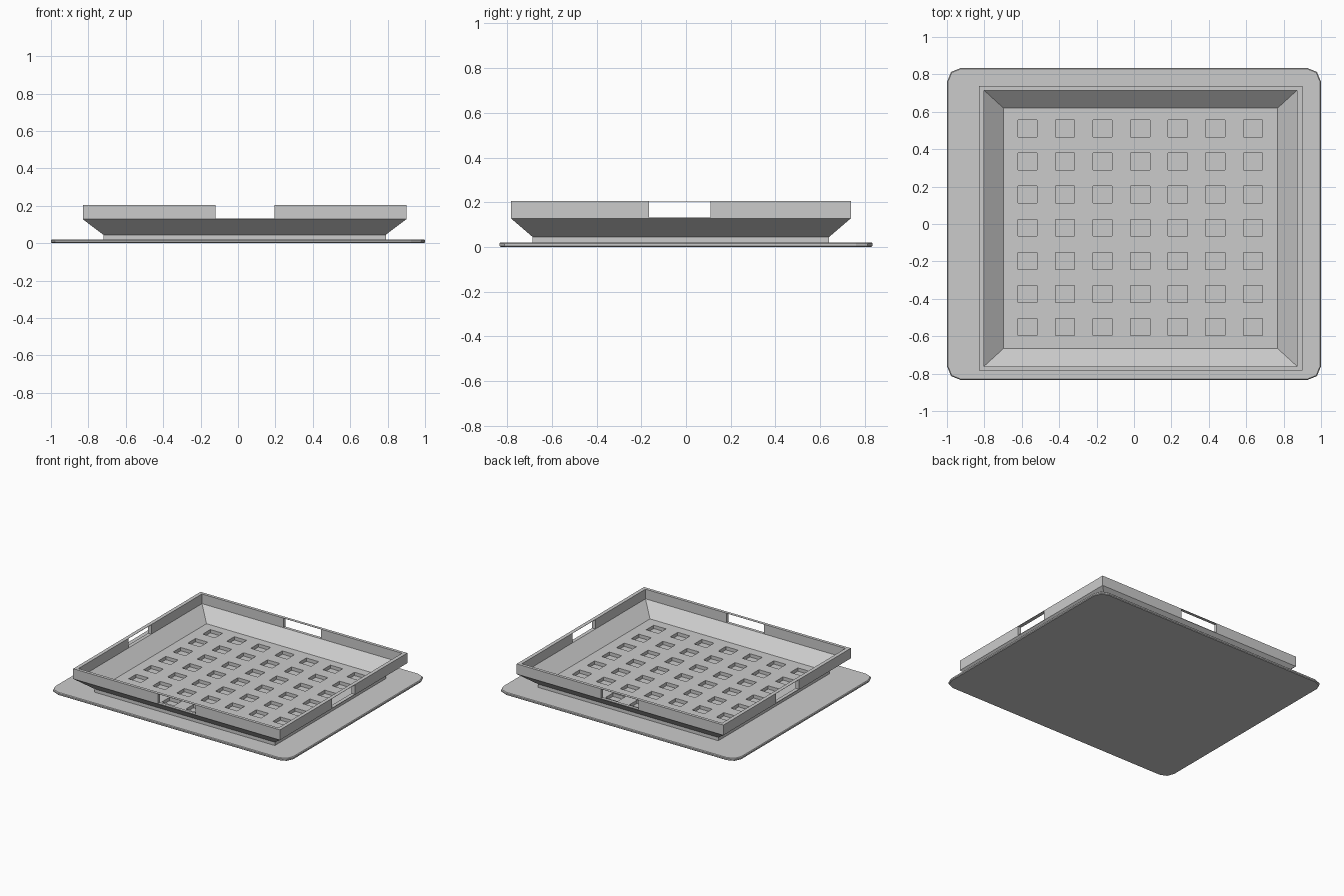
import bpy, bmesh

if "Cube" in bpy.data.objects:
    bpy.data.objects.remove(bpy.data.objects["Cube"])

# One grey for the whole model
grey = bpy.data.materials.new("plain_grey")
grey.use_nodes = True
grey.diffuse_color = (0.6, 0.6, 0.6, 1)
grey.node_tree.nodes["Principled BSDF"].inputs["Base Color"].default_value = (0.6, 0.6, 0.6, 1)

CX, CY = 0.035, -0.023          # tray centre
PLATE_TOP, FLOOR, KNEE, RIM = 0.02, 0.045, 0.128, 0.205


def add_object(name, bm):
    bmesh.ops.recalc_face_normals(bm, faces=bm.faces)
    mesh = bpy.data.meshes.new(name)
    bm.to_mesh(mesh)
    bm.free()
    mesh.materials.append(grey)
    obj = bpy.data.objects.new(name, mesh)
    bpy.context.collection.objects.link(obj)
    return obj


def add_box(bm, x, y, z, sx, sy, sz):
    verts = bmesh.ops.create_cube(bm, size=1)["verts"]
    for v in verts:
        v.co = (x + v.co.x * sx, y + v.co.y * sy, z + v.co.z * sz)


# Base plate: rounded corners, then a fine bevel around top and bottom
bm = bmesh.new()
add_box(bm, 0, 0, PLATE_TOP / 2, 2, 1.67, PLATE_TOP)
upright = [e for e in bm.edges if abs(e.verts[0].co.z - e.verts[1].co.z) > 0.01]
bmesh.ops.bevel(bm, geom=upright, offset=0.075, segments=2, profile=0.5, affect='EDGES')
outline = [e for e in bm.edges if abs(e.verts[0].co.z - e.verts[1].co.z) < 0.001]
bmesh.ops.bevel(bm, geom=outline, offset=0.005, segments=1, affect='EDGES')
add_object("base_plate", bm)

# Tray shell: half width, half depth and height, up the outside and down the inside
profile = [(0.755, 0.664, PLATE_TOP), (0.755, 0.664, FLOOR), (0.865, 0.761, KNEE),
           (0.865, 0.761, RIM), (0.837, 0.738, RIM), (0.837, 0.738, KNEE + 0.004),
           (0.732, 0.642, FLOOR)]
bm = bmesh.new()
rings = [[bm.verts.new((CX + sx * w, CY + sy * d, z))
          for sx, sy in ((-1, -1), (1, -1), (1, 1), (-1, 1))] for w, d, z in profile]
for low, high in zip(rings, rings[1:]):
    for i in range(4):
        j = (i + 1) % 4
        bm.faces.new((low[i], low[j], high[j], high[i]))
bm.faces.new(rings[0])
bm.faces.new(rings[-1])
tray = add_object("tray", bm)

# Cutter: floor holes and the four handle openings, leaving a thin rim strip
bm = bmesh.new()
for i in range(-3, 4):
    for j in range(-3, 4):
        add_box(bm, 0.033 + i * 0.201, -0.02 + j * 0.177, 0.035, 0.103, 0.09, 0.1)
top = RIM - 0.002
mid, tall = (KNEE + 0.004 + top) / 2, top - KNEE - 0.004
for side in (-1, 1):
    add_box(bm, 0.037, CY + side * 0.75, mid, 0.315, 0.08, tall)
    add_box(bm, CX + side * 0.85, -0.027, mid, 0.08, 0.275, tall)
cutter = add_object("opening_cutter", bm)
cutter.hide_render = True

cut = tray.modifiers.new("openings", 'BOOLEAN')
cut.operation = 'DIFFERENCE'
cut.solver = 'EXACT'
cut.object = cutter
bpy.context.view_layer.update()
graph = bpy.context.evaluated_depsgraph_get()
tray.data = bpy.data.meshes.new_from_object(tray.evaluated_get(graph))
tray.modifiers.clear()
bpy.data.objects.remove(cutter)
